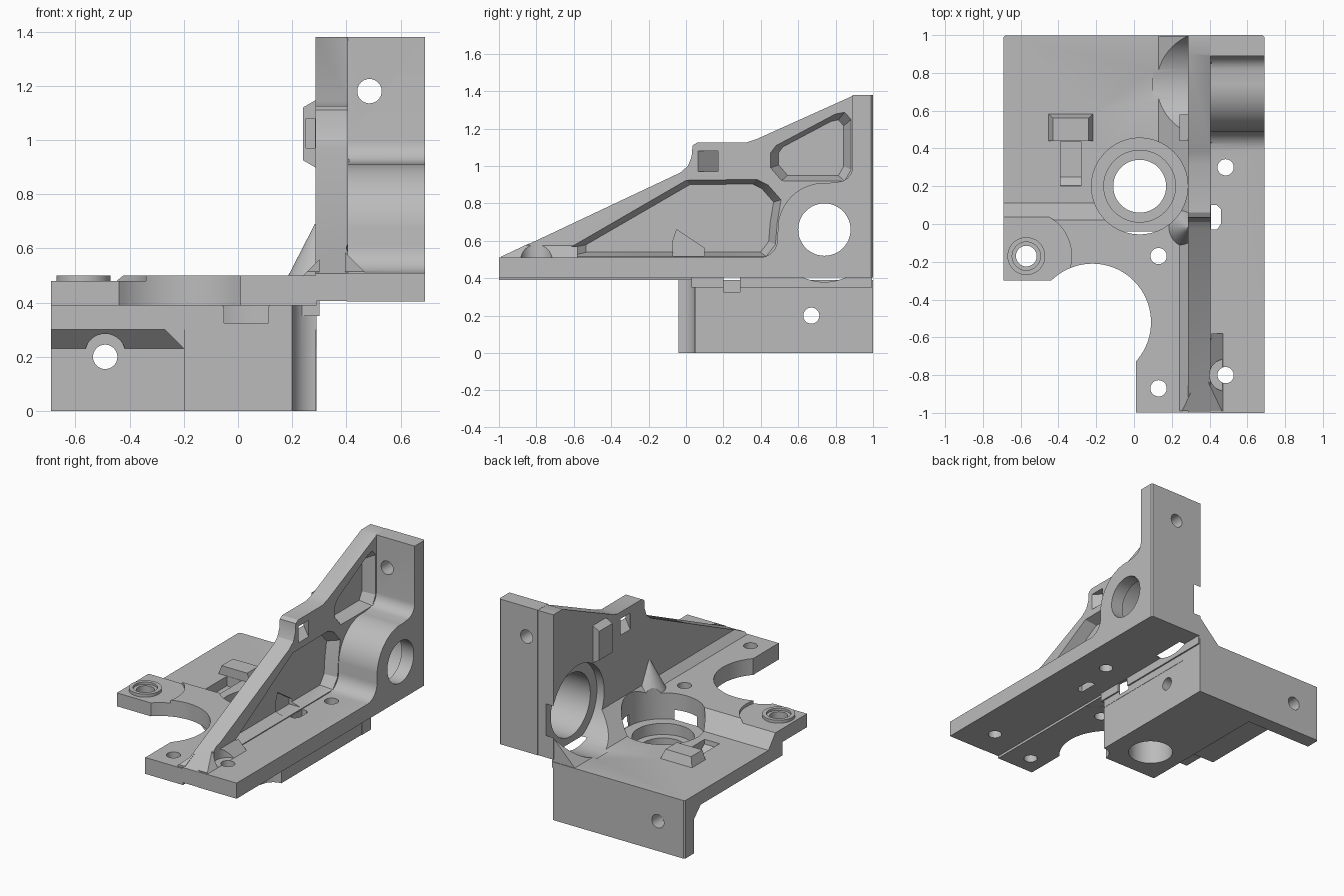
import bpy, bmesh
from math import sin, cos, radians
from mathutils import Vector

cube = bpy.data.objects.get("Cube")
if cube:
    bpy.data.objects.remove(cube, do_unlink=True)

grey = bpy.data.materials.new("light_grey")
grey.use_nodes = True
grey.diffuse_color = (0.5, 0.5, 0.5, 1)
grey.node_tree.nodes["Principled BSDF"].inputs["Base Color"].default_value = (0.5, 0.5, 0.5, 1)


def prism(name, axis, pts, lo, hi, taper=1.0):
    """Extrude a profile along an axis; taper scales the profile at the low end."""
    place = {"x": lambda a, b, d: (d, a, b),
             "y": lambda a, b, d: (a, d, b),
             "z": lambda a, b, d: (a, b, d)}[axis]
    mid = sum((Vector(p) for p in pts), Vector((0, 0))) / len(pts)
    bm = bmesh.new()
    low = []
    for p in pts:
        q = mid + (Vector(p) - mid) * taper
        low.append(bm.verts.new(place(q.x, q.y, lo)))
    high = [bm.verts.new(place(p[0], p[1], hi)) for p in pts]
    bm.faces.new(low)
    bm.faces.new(high)
    n = len(pts)
    for i in range(n):
        j = (i + 1) % n
        bm.faces.new((low[i], low[j], high[j], high[i]))
    bmesh.ops.recalc_face_normals(bm, faces=bm.faces)
    mesh = bpy.data.meshes.new(name)
    bm.to_mesh(mesh)
    bm.free()
    mesh.materials.append(grey)
    ob = bpy.data.objects.new(name, mesh)
    bpy.context.collection.objects.link(ob)
    return ob


def arc(a, b, r, start=0, end=360, n=48):
    steps = n if end - start == 360 else n + 1
    return [(a + r * cos(radians(start + (end - start) * i / n)),
             b + r * sin(radians(start + (end - start) * i / n))) for i in range(steps)]


def rect(a0, a1, b0, b1):
    return [(a0, b0), (a1, b0), (a1, b1), (a0, b1)]


def apply_boolean(operation, tool):
    tool.hide_render = True
    mod = body.modifiers.new(operation, "BOOLEAN")
    mod.operation, mod.object, mod.solver = operation, tool, "EXACT"
    mod.use_hole_tolerant = True
    bpy.context.view_layer.objects.active = body
    bpy.ops.object.modifier_apply(modifier=mod.name)
    bpy.data.objects.remove(tool, do_unlink=True)


def add(*args, **kw):
    apply_boolean("UNION", prism("added_part", *args, **kw))


def cut(*args, **kw):
    apply_boolean("DIFFERENCE", prism("cutter", *args, **kw))


# Stepped left plate with the hanging rear wall, trimmed to its front arm
body = prism("carriage_bracket", "x",
             [(-.999, .39), (-.04, .39), (-.04, .3), (.83, .3), (.9, .23), (.9, 0),
              (.999, 0), (.999, .39), (.11, .39), (.02, .5), (-.999, .5)], -.69, .29)
cut("z", [(-.8, -1.1), (.01, -1.1), (.01, -.52), (-.22, -.52), (-.22, -.3), (-.8, -.3)], .2, .7)
cut("z", arc(-.22, -.52, .31, n=72), .2, .6)
cut("z", arc(-.57, -.17, .24), .48, .6)
# Solid block under the plate, with a side chamfer and a hollow front corner
add("z", rect(-.2, .288, -.041, .95), .001, .385)
add("y", [(-.19, .22), (-.28, .31), (-.28, .33), (-.19, .33)], -.035, .95)
cut("z", arc(.289, -.041, .089), -.1, .391)
# Right plate, bearing housing and rear upright in one swept profile
side = [(-1, .405), (1, .405), (1, 1.38), (.89, 1.38)]
side += arc(.81, .995, .08, 0, -90, 8) + arc(.74, .66, .25, 85, 175, 20)
side += arc(.39, .61, .1, 0, -90, 8) + [(-1, .51)]
add("x", side, .402, .69)
# Triangular side web
add("x", [(-.999, .406), (.999, .406), (.999, 1.379), (.9, 1.379), (.38, 1.145),
          (.32, 1.125), (.06, 1.125), (.035, 1.11), (.03, 1.05), (.01, 1), (-.03, .965),
          (-.999, .508)], .286, .405)
# Sloped feet of the web: rear left, front left, front right
add("y", [(.13, .39), (.13, .35), (.3, .35), (.3, .56)], .03, .995)
add("y", [(.2, .46), (.3, .46), (.3, .56)], -.99, .05)
add("y", [(.395, .47), (.51, .47), (.395, .585)], -.99, -.58)
cut("x", [(-1.1, .463), (-.5, .746), (-.5, .9), (-1.1, .9)], .2, .7)
# Conical rib beside the vertical bore
rib = prism("rib", "z", arc(.29, -.02, .13), .45, .69)
for v in rib.data.vertices:
    if v.co.z > .6:
        v.co.x = .29 + (v.co.x - .29) * .05
        v.co.y = -.02 + (v.co.y + .02) * .05
apply_boolean("UNION", rib)
# Angled lug with a slot on the inner side of the web
add("y", [(.3, .89), (.24, .925), (.24, 1.12), (.3, 1.155)], .44, .58)
cut("y", rect(.25, .284, .97, 1.08), .4, .5)
# Clip and its slot on the rear plate
clip = prism("clip", "z", rect(-.46, -.21, .44, .59), .37, .45)
for v in clip.data.vertices:
    if v.co.z > .4:
        v.co.x += .03 if v.co.x < -.3 else -.03
        v.co.y += -.03 if v.co.y > .5 else 0
apply_boolean("UNION", clip)
cut("x", [(.2, .41), (.205, .36), (.25, .325), (.438, .325), (.438, .41)], -.39, -.28)
# Screw boss on the front pad
add("z", arc(-.57, -.17, .1), .45, .5)
cut("z", arc(-.57, -.17, .075), .485, .6)

# Recessed pockets in the web
cut("x", [(-.63, .515), (-.63, .56), (.0, .925), (.38, .93), (.44, .9), (.51, .82),
          (.49, .7), (.48, .58), (.43, .515)], .33, .409, taper=.88)
cut("x", [(.45, .99), (.45, 1.07), (.48, 1.11), (.8, 1.28), (.85, 1.29), (.885, 1.25),
          (.885, .98), (.85, .918), (.58, .918), (.51, .92)], .33, .409, taper=.8)
cut("x", [(-.07, .52), (-.07, .6), (-.05, .66), (.1, .56), (.1, .52)], .31, .4)
# Slanted tie channel through the web
cut("z", [(.45, .02), (.45, .125), (.25, .325), (.25, .22)], .97, 1.08)

# Vertical bore with bearing seat and side openings
cut("z", arc(.03, .2, .255, n=64), .325, .72)
cut("z", arc(.03, .2, .19), .25, .4)
cut("z", arc(.03, .2, .14), -.1, .4)
cut("z", rect(.2, .31, .2, .29), .327, .404)
# Cross bore with bearing seat
cut("x", arc(.74, .66, .28, n=64), .1, .34)
cut("x", arc(.74, .66, .21), .3, .6)
cut("x", arc(.74, .66, .14), .5, .8)
# Screw holes
for x, y in ((.13, -.87), (.13, -.17), (.485, .3), (.485, -.8), (-.57, -.17)):
    cut("z", arc(x, y, .055 if x < 0 else .043, n=32), .2, .62)
cut("z", arc(.485, -.8, .085, n=32), .511, .7)
cut("z", [(.407, -.03), (.44, -.03), (.46, 0), (.46, .08), (.44, .1), (.407, .1)], .3, .6)
cut("y", arc(.485, 1.18, .045, n=32), .8, 1.1)
cut("y", arc(-.49, .21, .075, n=32), .7, .905)
cut("y", arc(-.49, .2, .045, n=32), .7, 1.1)
cut("x", arc(.67, .2, .043, n=32), -.4, .4)
# Clipped rear corners
for s in (-1, 1):
    cut("z", [(s * .67, 1.01), (s * .7, .98), (s * .7, 1.01)], -.1, 1.5)

bpy.ops.object.select_all(action="DESELECT")
body.select_set(True)
bpy.context.view_layer.objects.active = body
bpy.ops.object.shade_smooth_by_angle(angle=radians(25))
